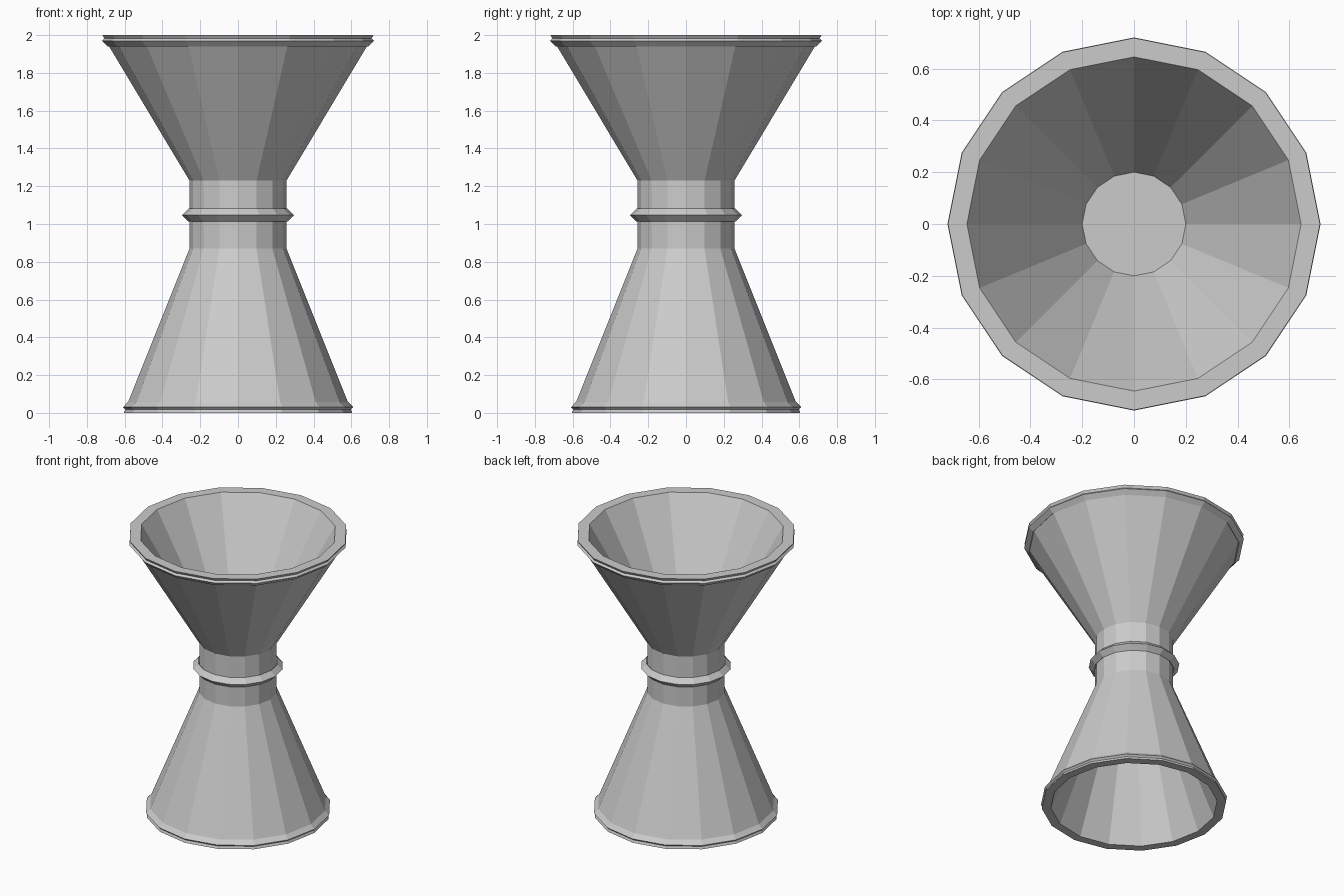
import bpy, bmesh
from math import cos, sin, tau

if "Cube" in bpy.data.objects:
    bpy.data.objects.remove(bpy.data.objects["Cube"])

SIDES = 16


def lathe(name, profile, closed=False):
    """Revolve an (r, z) profile into a faceted solid; open ends are capped."""
    bm = bmesh.new()
    rings = []
    for r, z in profile:
        rings.append([bm.verts.new((r * cos(tau * i / SIDES), r * sin(tau * i / SIDES), z))
                      for i in range(SIDES)])
    pairs = list(zip(rings, rings[1:]))
    if closed:
        pairs.append((rings[-1], rings[0]))
    for a, b in pairs:
        for i in range(SIDES):
            j = (i + 1) % SIDES
            bm.faces.new((a[i], a[j], b[j], b[i]))
    if not closed:
        bm.faces.new(rings[0])
        bm.faces.new(rings[-1])
    bmesh.ops.recalc_face_normals(bm, faces=bm.faces)
    mesh = bpy.data.meshes.new(name)
    bm.to_mesh(mesh)
    bm.free()
    obj = bpy.data.objects.new(name, mesh)
    bpy.context.collection.objects.link(obj)
    return obj


def bead(name, radius, z, size):
    """Diamond-section ring around the body."""
    return lathe(name, [(radius + size, z), (radius, z + size),
                        (radius - size, z), (radius, z - size)], closed=True)


# Double cup body: lower cup floor, outer wall, upper cup floor
lathe("double_cup_body", [
    (0.20, 0.87), (0.545, 0.0), (0.605, 0.0), (0.257, 0.87),
    (0.257, 1.23), (0.718, 2.0), (0.645, 2.0), (0.20, 1.23)])

# Decorative beads at both rims and the neck
bead("lower_rim_bead", 0.58, 0.03, 0.03)
bead("neck_bead", 0.263, 1.047, 0.034)
bead("upper_rim_bead", 0.69, 1.97, 0.03)
